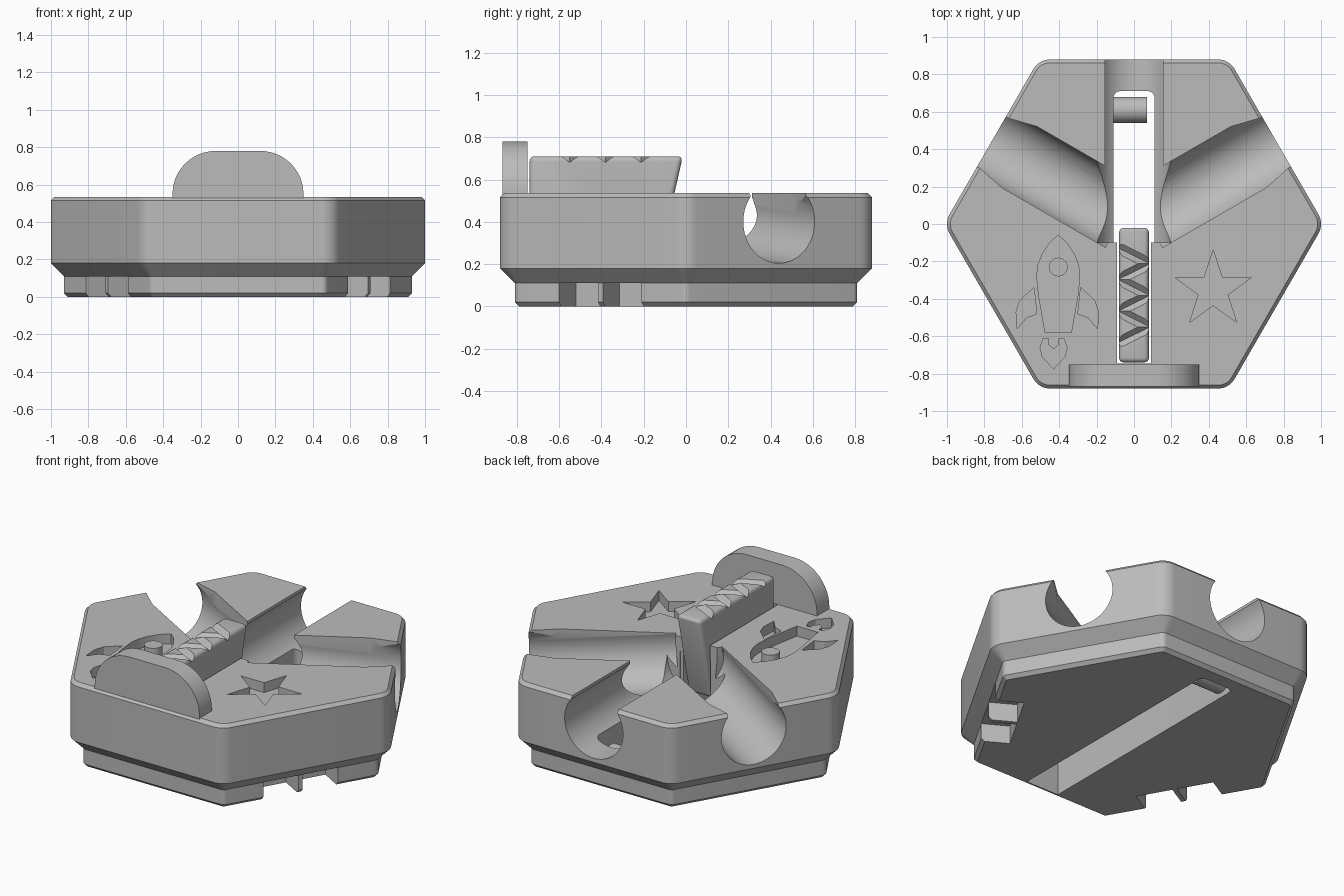
import bpy
import bmesh
from math import pi, sin, cos, radians, atan2, hypot
from mathutils import Matrix, Vector

cube = bpy.data.objects.get("Cube")
if cube:
    bpy.data.objects.remove(cube, do_unlink=True)

grey = bpy.data.materials.new("plain grey")
grey.use_nodes = True
grey.diffuse_color = (0.5, 0.5, 0.5, 1)
grey.node_tree.nodes["Principled BSDF"].inputs["Base Color"].default_value = (0.5, 0.5, 0.5, 1)

# Axis swaps: profile drawn in YZ pushed along X, and in XZ pushed along -Y
ALONG_X = Matrix(((0, 0, 1, 0), (1, 0, 0, 0), (0, 1, 0, 0), (0, 0, 0, 1)))
ALONG_Y = Matrix(((1, 0, 0, 0), (0, 0, -1, 0), (0, 1, 0, 0), (0, 0, 0, 1)))
TOP = 0.535


def finish(name, bm, matrix=Matrix()):
    bmesh.ops.transform(bm, matrix=matrix, verts=bm.verts)
    bmesh.ops.recalc_face_normals(bm, faces=bm.faces)
    mesh = bpy.data.meshes.new(name)
    bm.to_mesh(mesh)
    bm.free()
    mesh.materials.append(grey)
    ob = bpy.data.objects.new(name, mesh)
    bpy.context.collection.objects.link(ob)
    return ob


def prism(name, points, low, high, matrix=Matrix()):
    bm = bmesh.new()
    face = bm.faces.new([bm.verts.new((u, v, low)) for u, v in points])
    new = bmesh.ops.extrude_face_region(bm, geom=[face])["geom"]
    bmesh.ops.translate(bm, vec=(0, 0, high - low),
                        verts=[g for g in new if isinstance(g, bmesh.types.BMVert)])
    return finish(name, bm, matrix)


def box(name, x0, x1, y0, y1, z0, z1, matrix=Matrix()):
    return prism(name, [(x0, y0), (x1, y0), (x1, y1), (x0, y1)], z0, z1, matrix)


def cylinder(name, start, end, radius, sides=64):
    start, end = Vector(start), Vector(end)
    axis = end - start
    bm = bmesh.new()
    bmesh.ops.create_cone(bm, cap_ends=True, segments=sides, radius1=radius,
                          radius2=radius, depth=axis.length)
    turn = axis.to_track_quat("Z", "Y").to_matrix().to_4x4()
    return finish(name, bm, Matrix.Translation((start + end) / 2) @ turn)


def activate(ob):
    bpy.ops.object.select_all(action="DESELECT")
    ob.select_set(True)
    bpy.context.view_layer.objects.active = ob


def apply(ob, mod):
    activate(ob)
    bpy.ops.object.modifier_apply(modifier=mod.name)


def cut(ob, cutter):
    mod = ob.modifiers.new("cut", "BOOLEAN")
    mod.operation = "DIFFERENCE"
    mod.solver = "EXACT"
    mod.object = cutter
    apply(ob, mod)
    bpy.data.objects.remove(cutter, do_unlink=True)


def bevel(ob, width):
    mod = ob.modifiers.new("round", "BEVEL")
    mod.width = width
    mod.segments = 4
    apply(ob, mod)


def smooth(ob):
    activate(ob)
    bpy.ops.object.shade_smooth_by_angle(angle=radians(25))


def mirrored(half, cx):
    # Half outline from centre line to centre line, completed on the other side
    other = [(-x, y) for x, y in reversed(half) if x > 0]
    return [(cx + x, y) for x, y in half + other]


# Body: stacked rounded hexagons joined into one block
def hexagon(apothem, steps=8):
    inner = (0.88 - 0.104) / cos(pi / 6)
    r = apothem - 0.776
    points = []
    for k in range(6):
        a = k * pi / 3
        for s in range(steps + 1):
            b = a + (s / steps - 0.5) * pi / 3
            points.append((inner * cos(a) + r * cos(b), inner * sin(a) + r * sin(b)))
    return points


bm = bmesh.new()
rings = []
for z, apothem in ((0, 0.79), (0.02, 0.81), (0.11, 0.81), (0.18, 0.88),
                   (0.515, 0.88), (TOP, 0.862)):
    rings.append([bm.verts.new((x, y, z)) for x, y in hexagon(apothem)])
for a, b in zip(rings, rings[1:]):
    for i in range(len(a)):
        j = (i + 1) % len(a)
        bm.faces.new((a[i], a[j], b[j], b[i]))
bm.faces.new(rings[0])
bm.faces.new(rings[-1])
body = finish("hexagonal_body", bm)

# Three round channels, two of them rising toward the middle
R = 0.195
for angle in (30, 150):
    d = Vector((cos(radians(angle)), sin(radians(angle)), 0))
    cut(body, cylinder("channel", d * 0.07 + Vector((0, 0, 0.47)),
                       d * 1.05 + Vector((0, 0, 0.385)), R))
    opening = [(0.07, -0.185), (0.71, -0.185), (0.9, -0.145),
               (0.9, 0.145), (0.71, 0.192), (0.07, 0.192)]
    if angle > 90:
        opening = [(u, -v) for u, v in opening]
    cut(body, prism("opening", opening, 0.45, 0.7, Matrix.Rotation(radians(angle), 4, "Z")))
cut(body, cylinder("channel", (0, -0.1, 0.4), (0, 1, 0.4), R))
cut(body, box("opening", -0.155, 0.155, -0.1, 1, 0.47, 0.7))

# Slot through the floor, with rounded back corners
slot = [(0.11, -0.105)]
slot += [(0.075 + 0.035 * cos(t * pi / 8), 0.675 + 0.035 * sin(t * pi / 8)) for t in range(5)]
slot += [(-x, y) for x, y in reversed(slot)]
cut(body, prism("slot", slot, -0.1, 0.45))
cut(body, box("under_slot", -0.11, 0.11, -0.78, -0.09, -0.1, 0.2))
cut(body, box("bar_slot", -0.09, 0.09, -0.745, -0.09, 0.15, 0.7))

# Recesses in the two front side edges, each split by a thin tab
for angle in (-30, 210):
    turn = Matrix.Rotation(radians(angle), 4, "Z")
    for side in (-1, 1):
        t0, t1 = sorted((side * 0.013, side * 0.225))
        cut(body, box("recess", 0.65, 1, t0, t1, -0.1, 0.11, turn))

# Engraved star and rocket
FLOOR = TOP - 0.06
star = []
for k in range(10):
    r = 0.082 if k % 2 else 0.213
    star.append((0.423 + r * sin(k * pi / 5), -0.353 + r * cos(k * pi / 5)))
cut(body, prism("star", star, FLOOR, 0.7))

hull = [(0, -0.06), (0.045, -0.1), (0.085, -0.16), (0.108, -0.22), (0.115, -0.28),
        (0.105, -0.38), (0.07, -0.58)]
cut(body, prism("hull", mirrored(hull, -0.405), FLOOR, 0.7))
flame = [(0, -0.775), (0.06, -0.71), (0.072, -0.66), (0.055, -0.612),
         (0.028, -0.612), (0.028, -0.645), (0, -0.67)]
cut(body, prism("flame", mirrored(flame, -0.43), FLOOR, 0.7))
fin = [(0.125, -0.34), (0.2, -0.41), (0.22, -0.47), (0.215, -0.56), (0.165, -0.5), (0.11, -0.48)]
for side in (-1, 1):
    cut(body, prism("fin", [(-0.41 + side * x, y) for x, y in fin], FLOOR, 0.7))
smooth(body)

porthole = cylinder("rocket_porthole", (-0.405, -0.23, FLOOR - 0.01), (-0.405, -0.23, TOP), 0.05, 32)
smooth(porthole)

# Grip bar with a slanted end and a zigzag of grooves on top
bar = prism("grip_bar", [(-0.74, 0.2), (-0.13, 0.2), (-0.015, 0.71), (-0.74, 0.71)],
            -0.08, 0.08, ALONG_X)
bevel(bar, 0.025)
for k in range(6):
    side = 1 if k % 2 else -1
    p = Vector((side * 0.085, -0.128 - 0.0845 * k))
    q = Vector((-side * 0.085, p.y - 0.0845))
    mid = (p + q) / 2
    heading = atan2(q.y - p.y, q.x - p.x)
    place = (Matrix.Translation((mid.x, mid.y, 0.713)) @ Matrix.Rotation(heading, 4, "Z")
             @ Matrix.Rotation(pi / 4, 4, "X"))
    h = (q - p).length / 2 + 0.02
    cut(bar, box("groove", -h, h, -0.022, 0.022, -0.022, 0.022, place))
smooth(bar)

# Upright front plate with rounded shoulders
arc = [(0.12 + 0.23 * cos(t * pi / 24), 0.55 + 0.23 * sin(t * pi / 24)) for t in range(13)]
outline = [(0.35, 0.5)] + arc
outline += [(-x, z) for x, z in reversed(outline)]
plate = prism("front_plate", outline, 0.75, 0.868, ALONG_Y)
smooth(plate)

# Cross peg inside the slot
peg = cylinder("slot_peg", (-0.115, 0.61, 0.1), (0.07, 0.61, 0.1), 0.07, 32)
smooth(peg)
